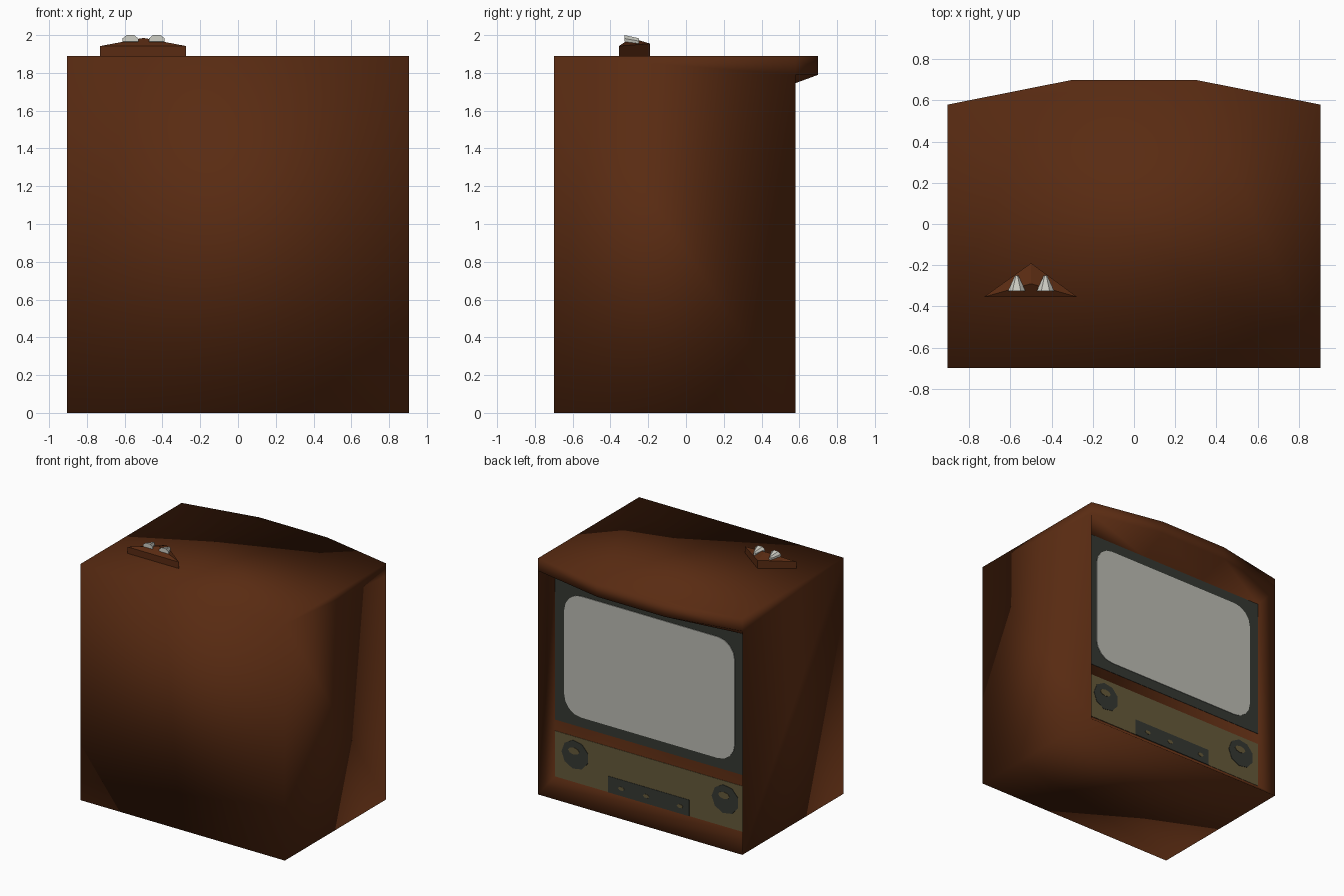
import bpy, bmesh, math

if "Cube" in bpy.data.objects:
    bpy.data.objects.remove(bpy.data.objects["Cube"])


def material(name, rgb):
    m = bpy.data.materials.new(name)
    m.diffuse_color = (*rgb, 1)
    m.use_nodes = True
    m.node_tree.nodes["Principled BSDF"].inputs["Base Color"].default_value = m.diffuse_color
    return m


BROWN = material("wood brown", (0.10, 0.024, 0.006))
DARK = material("dark grey", (0.035, 0.04, 0.032))
GLASS = material("screen grey", (0.50, 0.50, 0.45))
GOLD = material("dull gold", (0.13, 0.10, 0.042))
WHITE = material("pale grey", (0.62, 0.62, 0.56))


def mesh_object(name, verts, faces, mat, smooth=False):
    bm = bmesh.new()
    vs = [bm.verts.new(v) for v in verts]
    for f in faces:
        bm.faces.new([vs[i] for i in f]).smooth = smooth
    bmesh.ops.recalc_face_normals(bm, faces=bm.faces)
    me = bpy.data.meshes.new(name)
    bm.to_mesh(me)
    bm.free()
    me.materials.append(mat)
    ob = bpy.data.objects.new(name, me)
    bpy.context.collection.objects.link(ob)
    return ob


def plate(name, outline, y0, y1, mat):
    """Thin plate in the xz plane."""
    n = len(outline)
    verts = [(x, y0, z) for x, z in outline] + [(x, y1, z) for x, z in outline]
    faces = [list(range(n)), list(range(n, 2 * n))]
    faces += [(i, (i + 1) % n, n + (i + 1) % n, n + i) for i in range(n)]
    return mesh_object(name, verts, faces, mat)


def rect(x0, x1, z0, z1):
    return [(x0, z0), (x1, z0), (x1, z1), (x0, z1)]


def rounded(x0, x1, z0, z1, r, steps=4):
    pts = []
    for k, (cx, cz) in enumerate([(x1 - r, z1 - r), (x0 + r, z1 - r),
                                  (x0 + r, z0 + r), (x1 - r, z0 + r)]):
        for s in range(steps + 1):
            a = math.radians(90 * (k + s / steps))
            pts.append((cx + r * math.cos(a), cz + r * math.sin(a)))
    return pts


def disc(cx, cz, rx, rz, n):
    return [(cx + rx * math.cos(2 * math.pi * i / n),
             cz + rz * math.sin(2 * math.pi * i / n)) for i in range(n)]


# Cabinet: box with a bowed visor and a bevelled recess on the screen side (+y)
W, B, F, T, LIP = 0.905, -0.70, 0.58, 1.89, 1.79
PX, PY, P0, P1 = 0.84, 0.455, 0.115, 1.70
bow = [(W, F), (0.3, 0.7), (-0.3, 0.7), (-W, F)]
verts = [(-W, B, 0), (W, B, 0), (W, F, 0), (-W, F, 0),         # 0-3 base
         (-W, B, T), (W, B, T)]                                # 4-5 top rear
verts += [(x, y, T) for x, y in bow]                           # 6-9 visor top
verts += [(x, y, LIP) for x, y in bow]                         # 10-13 visor lip
verts += [(x, PY, P1) for x in (PX, 0.28, -0.28, -PX)]         # 14-17 recess top
verts += [(PX, PY, P0), (-PX, PY, P0)]                         # 18-19 recess base
faces = [(0, 1, 2, 3), (0, 1, 5, 4), (4, 5, 6, 7, 8, 9),
         (1, 2, 10, 6, 5), (0, 3, 13, 9, 4),
         (2, 10, 14, 18), (3, 13, 17, 19), (2, 3, 19, 18),
         (14, 15, 16, 17, 19, 18)]
for i in range(3):
    faces.append((6 + i, 7 + i, 11 + i, 10 + i))
    faces.append((10 + i, 11 + i, 15 + i, 14 + i))
mesh_object("cabinet", verts, faces, BROWN, smooth=True)

# Screen surround and glass
plate("screen_surround", rect(-PX, PX, 0.57, P1), PY - 0.003, PY + 0.003, DARK)
plate("screen_glass", rounded(-0.755, 0.755, 0.65, 1.62, 0.15), PY, PY + 0.008, GLASS)

# Control panel with two dials and a button strip
plate("control_panel", rect(-PX, PX, P0, 0.48), PY - 0.003, PY + 0.003, GOLD)
for side, sx in (("left", 0.66), ("right", -0.67)):
    plate("dial_" + side, disc(sx, 0.335, 0.12, 0.115, 9), PY, PY + 0.006, DARK)
    plate("dial_mark_" + side, disc(sx + 0.01, 0.365, 0.05, 0.028, 8),
          PY + 0.002, PY + 0.009, GOLD)
plate("button_strip", rect(-0.35, 0.37, P0, 0.245), PY, PY + 0.006, DARK)
for i, x in enumerate((0.25, 0.03, -0.27)):
    plate(f"button_{i + 1}", disc(x, 0.175, 0.028, 0.016, 6),
          PY + 0.002, PY + 0.009, GOLD)

# Aerial base: low three-sided block with a peaked top
tri = [(-0.73, -0.355), (-0.275, -0.355), (-0.5, -0.19)]
verts = [(x, y, T - 0.005) for x, y in tri]
verts += [(x, y, z) for (x, y), z in zip(tri, (1.942, 1.942, 1.955))]
verts.append((-0.5, -0.29, 1.985))
faces = [(0, 1, 2)]
for i in range(3):
    j = (i + 1) % 3
    faces += [(i, j, 3 + j, 3 + i), (3 + i, 3 + j, 6)]
mesh_object("aerial_base", verts, faces, BROWN)

# Two pale aerial sockets: wedges narrowing to the +y side
for side, cx in (("left", -0.57), ("right", -0.43)):
    section = [(-0.042, 1.965), (0.042, 1.965), (0.042, 1.982),
               (0.02, 2.0), (-0.02, 2.0), (-0.042, 1.982)]
    verts = [(cx + x, -0.325, z) for x, z in section]
    verts += [(cx + x * 0.2, -0.25, 1.955 + (z - 1.965) * 0.8) for x, z in section]
    faces = [tuple(range(6)), tuple(range(6, 12))]
    faces += [(i, (i + 1) % 6, 6 + (i + 1) % 6, 6 + i) for i in range(6)]
    mesh_object("aerial_socket_" + side, verts, faces, WHITE)
